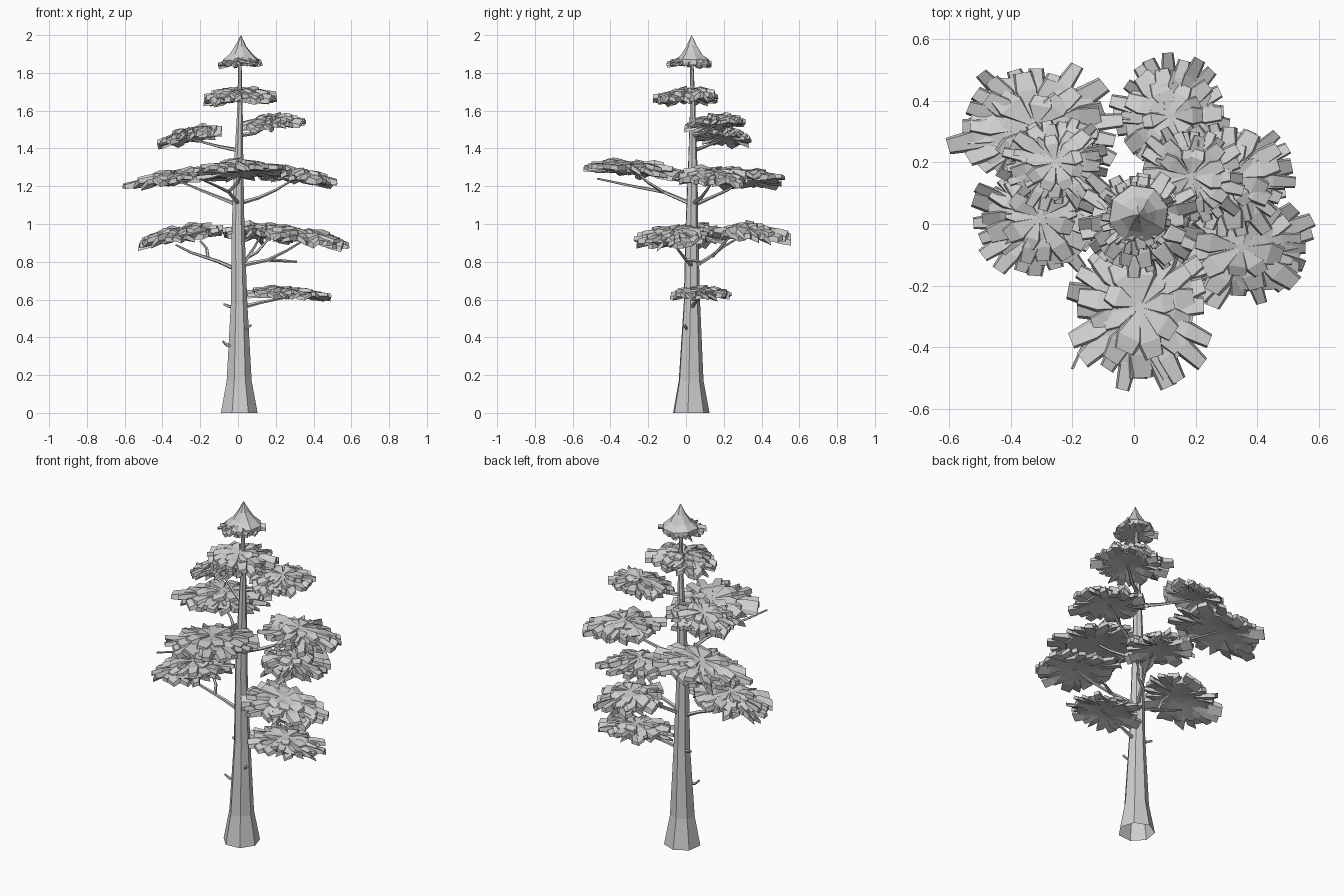
import bpy, bmesh, random
from math import sin, cos, pi
from mathutils import Vector

random.seed(11)
if "Cube" in bpy.data.objects:
    bpy.data.objects.remove(bpy.data.objects["Cube"])

grey = bpy.data.materials.new("plain grey")
grey.use_nodes = True
GREY = (0.62, 0.62, 0.62, 1)
grey.diffuse_color = GREY
grey.node_tree.nodes["Principled BSDF"].inputs["Base Color"].default_value = GREY


def finish(bm, name):
    bmesh.ops.recalc_face_normals(bm, faces=bm.faces)
    mesh = bpy.data.meshes.new(name)
    bm.to_mesh(mesh)
    bm.free()
    mesh.materials.append(grey)
    obj = bpy.data.objects.new(name, mesh)
    bpy.context.collection.objects.link(obj)
    return obj


def loft(bm, rings, cap_start=True):
    """Skin a list of equal-length point rings and cap the ends."""
    rows = [[bm.verts.new(p) for p in ring] for ring in rings]
    n = len(rows[0])
    for a, b in zip(rows, rows[1:]):
        for i in range(n):
            j = (i + 1) % n
            bm.faces.new((a[i], a[j], b[j], b[i]))
    if cap_start:
        bm.faces.new(rows[0])
    bm.faces.new(rows[-1])


def circle(centre, radius, sides, turn=0.0):
    c = Vector(centre)
    return [c + Vector((radius * cos(turn + 2 * pi * i / sides),
                        radius * sin(turn + 2 * pi * i / sides), 0)) for i in range(sides)]


def limb(name, points, r0, r1, sides=5):
    """Tapered branch through a few points."""
    pts = [Vector(p) for p in points]
    bm = bmesh.new()
    rings = []
    for k, p in enumerate(pts):
        d = (pts[min(k + 1, len(pts) - 1)] - pts[max(k - 1, 0)]).normalized()
        u = d.cross(Vector((0, 0, 1))).normalized()
        v = u.cross(d)
        r = r0 + (r1 - r0) * k / (len(pts) - 1)
        rings.append([p + r * (u * cos(2 * pi * i / sides) + v * sin(2 * pi * i / sides))
                      for i in range(sides)])
    loft(bm, rings)
    return finish(bm, name)


def pad(name, centre, rx, ry, tilt, thick=1.0):
    """Flat foliage tuft: chunky blunt fingers fanning out around a low faceted dome."""
    c = Vector(centre)
    bm = bmesh.new()

    def place(r, ang, side, z):
        # slightly squared outline
        r *= (abs(cos(ang)) ** 2.5 + abs(sin(ang)) ** 2.5) ** -0.4
        x = rx * r * cos(ang) - side * sin(ang)
        y = ry * r * sin(ang) + side * cos(ang)
        return c + Vector((x, y, z * thick + x * tilt[0] + y * tilt[1]))

    size = (rx + ry) / 2
    # count, reach, end height, root height
    for count, reach, top, root in ((21, 0.96, -0.012, 0.012), (14, 0.8, 0.004, 0.026),
                                    (9, 0.56, 0.02, 0.034)):
        phase = random.uniform(0, 1)
        for i in range(count):
            ang = 2 * pi * (i + phase + random.uniform(-0.28, 0.28)) / count
            end = reach * random.uniform(0.82, 1.07)
            half = size * reach * pi / count * random.uniform(0.75, 1.1)
            z = top + random.uniform(-0.01, 0.01)
            h = random.uniform(0.016, 0.023)
            twist = random.uniform(-0.02, 0.02)
            rings = []
            for r, w, zz, hh in ((0.05, 0.15, root, 0.006), (end * 0.68, 1.0, z + 0.006, h),
                                 (end, 0.75, z, h * 0.7)):
                w *= half
                t = twist * r
                rings.append([place(r, ang, -w, zz - hh * 0.7 - t), place(r, ang, w, zz - hh * 0.7 + t),
                              place(r, ang, w * 0.75, zz + hh + t), place(r, ang, -w * 0.75, zz + hh - t)])
            loft(bm, rings)
    # solid heart of the tuft
    sides = 12
    loft(bm, [[place(r * random.uniform(0.9, 1.1), 2 * pi * i / sides, 0, z) for i in range(sides)]
              for r, z in ((0.12, -0.008), (0.68, -0.02), (0.74, 0.004), (0.35, 0.034), (0.06, 0.04))])
    return finish(bm, name)


# Trunk: seven-sided, flared at the foot, open underneath
bm = bmesh.new()
loft(bm, [circle((x, y, z), r, 7, 0.75) for x, y, z, r in (
    (0.005, 0.025, 0, 0.1), (0.005, 0.025, 0.17, 0.068), (0.005, 0.03, 0.58, 0.045),
    (0, 0.03, 1.0, 0.034), (0.003, 0.035, 1.3, 0.026), (0.01, 0.035, 1.6, 0.015),
    (0.01, 0.03, 1.9, 0.008))], cap_start=False)
finish(bm, "trunk")

# Foliage tufts from bottom to top: name, centre, half widths, slope
for args in (
    ("low_left_tuft", (0.265, 0.08, 0.63), 0.225, 0.165, (-0.04, 0), 0.75),
    ("lower_left_tuft", (0.35, -0.075, 0.93), 0.255, 0.195, (-0.15, 0.05)),
    ("lower_right_tuft", (-0.305, 0.02, 0.94), 0.23, 0.195, (0.18, 0.05)),
    ("lower_back_tuft", (0.12, 0.35, 0.95), 0.195, 0.205, (-0.05, -0.06), 1.1),
    ("middle_right_tuft", (-0.32, 0.315, 1.24), 0.285, 0.215, (0.12, 0.0)),
    ("middle_front_tuft", (0.02, -0.27, 1.285), 0.235, 0.285, (0.03, -0.09)),
    ("middle_left_tuft", (0.30, 0.15, 1.25), 0.225, 0.195, (-0.12, -0.04)),
    ("upper_right_tuft", (-0.255, 0.20, 1.465), 0.18, 0.155, (0.2, -0.1), 0.9),
    ("upper_left_tuft", (0.185, 0.155, 1.535), 0.185, 0.175, (0.08, 0.06), 0.85),
    ("high_tuft", (0.005, 0.01, 1.67), 0.2, 0.185, (0.03, 0.03)),
    ("crown_skirt", (0.012, 0.02, 1.852), 0.12, 0.12, (0.04, 0), 0.6),
):
    pad(*args)

# Pointed crown
bm = bmesh.new()
rings = []
for z, r in ((1.845, 0.1), (1.868, 0.098), (1.9, 0.06), (1.945, 0.029), (1.998, 0.002)):
    rings.append([p + Vector((0, 0, random.uniform(-0.008, 0.005) if r > 0.01 else 0))
                  for p in circle((0.015, 0.03, z), r, 8, random.uniform(0, 0.3))])
loft(bm, rings)
finish(bm, "crown_point")

# Branches reaching into each tuft
branches = {
    "low_left": [(0.02, 0.03, 0.56), (0.12, 0.05, 0.585), (0.3, 0.08, 0.62)],
    "lower_left": [(0.01, 0.03, 0.78), (0.16, 0, 0.81), (0.26, -0.04, 0.86), (0.36, -0.07, 0.92)],
    "lower_right": [(-0.01, 0.03, 0.76), (-0.1, 0.02, 0.80), (-0.25, 0.01, 0.85), (-0.33, 0.0, 0.89)],
    "lower_back": [(0.01, 0.04, 0.77), (0.05, 0.12, 0.82), (0.09, 0.2, 0.88), (0.12, 0.3, 0.94)],
    "middle_right": [(0, 0.04, 1.1), (-0.1, 0.13, 1.14), (-0.2, 0.22, 1.18), (-0.32, 0.3, 1.23)],
    "middle_front": [(0, 0.02, 1.11), (-0.05, -0.12, 1.17), (-0.11, -0.28, 1.20), (-0.2, -0.47, 1.24)],
    "middle_left": [(0.01, 0.04, 1.11), (0.11, 0.08, 1.14), (0.2, 0.11, 1.18), (0.3, 0.15, 1.24)],
    "upper_right": [(0, 0.04, 1.39), (-0.1, 0.1, 1.41), (-0.25, 0.2, 1.45)],
    "upper_left": [(0.01, 0.04, 1.47), (0.09, 0.09, 1.48), (0.18, 0.16, 1.53)],
}
for name, points in branches.items():
    limb(name + "_branch", points, 0.012, 0.005)

# Forked twigs and dead stubs
twigs = {
    "lower_left_twig": [(0.16, 0, 0.81), (0.24, 0.05, 0.805), (0.31, 0.08, 0.80)],
    "lower_right_twig": [(-0.16, 0.015, 0.825), (-0.165, 0.03, 0.87), (-0.2, 0.05, 0.91)],
    "middle_front_twig": [(-0.05, -0.12, 1.17), (0.0, -0.2, 1.22), (0.02, -0.27, 1.28)],
    "lower_back_twig": [(0.06, 0.14, 0.83), (0.1, 0.16, 0.85), (0.16, 0.22, 0.92)],
    "right_stub": [(-0.03, 0.01, 0.355), (-0.06, 0.0, 0.36), (-0.08, -0.01, 0.38)],
    "left_stub": [(0.03, 0.01, 0.44), (0.05, 0, 0.45), (0.07, -0.01, 0.465)],
    "upper_stub": [(-0.02, 0.04, 0.56), (-0.05, 0.05, 0.565), (-0.075, 0.06, 0.575)],
}
for name, points in twigs.items():
    limb(name, points, 0.01, 0.006)
